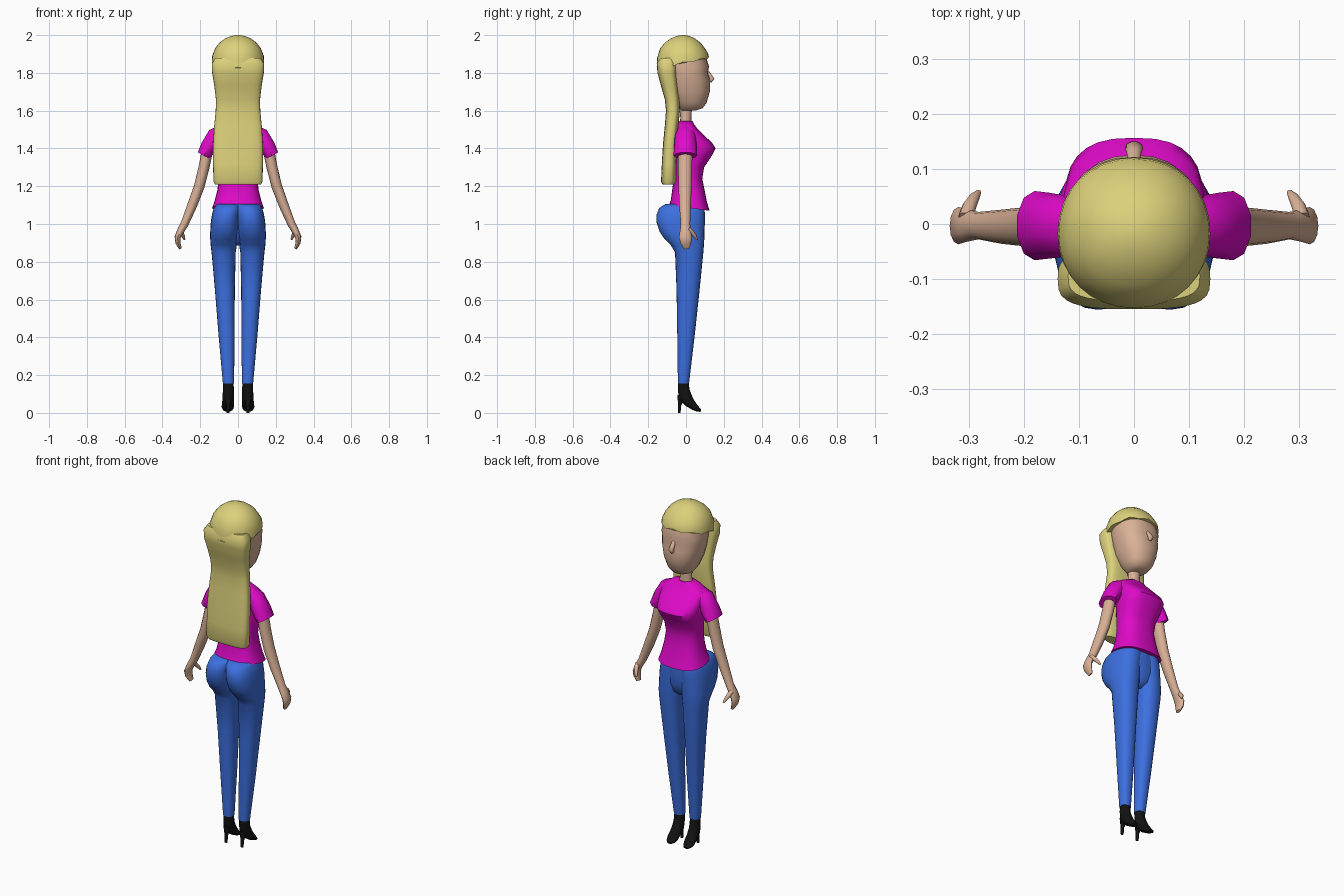
import bpy, bmesh, math
from mathutils import Vector


def material(name, rgb):
    m = bpy.data.materials.new(name)
    m.diffuse_color = (*rgb, 1)
    return m


SKIN = material("skin", (0.70, 0.44, 0.31))
HAIR = material("blonde", (0.72, 0.64, 0.20))
SHIRT = material("magenta", (0.74, 0.003, 0.58))
DENIM = material("denim_blue", (0.045, 0.16, 0.74))
BLACK = material("black", (0.006, 0.006, 0.006))


def skin_rings(name, rings, mat, angle):
    """Bridge a list of point rings into a closed, smooth-shaded body."""
    bm = bmesh.new()
    loops = [[bm.verts.new(p) for p in ring] for ring in rings]
    n = len(loops[0])
    for a, b in zip(loops, loops[1:]):
        for i in range(n):
            j = (i + 1) % n
            bm.faces.new((a[i], a[j], b[j], b[i]))
    bm.faces.new(loops[0])
    bm.faces.new(loops[-1])
    bmesh.ops.recalc_face_normals(bm, faces=bm.faces[:])
    me = bpy.data.meshes.new(name)
    bm.to_mesh(me)
    bm.free()
    me.materials.append(mat)
    ob = bpy.data.objects.new(name, me)
    bpy.context.collection.objects.link(ob)
    bpy.ops.object.select_all(action='DESELECT')
    ob.select_set(True)
    bpy.context.view_layer.objects.active = ob
    bpy.ops.object.shade_smooth_by_angle(angle=math.radians(angle))
    return ob


def loft(name, sections, mat, power=2.0, n=24, angle=50, wave=0.0):
    """Sections: (z, x_min, x_max, y_min, y_max[, tilt]); wave jags the first rim."""
    rings = []
    for k, (z, x0, x1, y0, y1, *tilt) in enumerate(sections):
        ring = []
        for i in range(n):
            a = math.tau * i / n
            c, s = math.cos(a), math.sin(a)
            u = math.copysign(abs(c) ** (2 / power), c)
            v = math.copysign(abs(s) ** (2 / power), s)
            dy = v * (y1 - y0) / 2
            dz = dy * tilt[0] if tilt else 0
            if k == 0:
                dz += wave * math.cos(8 * a)
            ring.append(((x0 + x1) / 2 + u * (x1 - x0) / 2, (y0 + y1) / 2 + dy, z + dz))
        rings.append(ring)
    return skin_rings(name, rings, mat, angle)


def sym(rows):
    return [(z, -r, r, *rest) for z, r, *rest in rows]


def tube(name, pts, ref, mat, n=12, angle=50):
    """Points: (x, y, z, radius along ref, radius across)."""
    ref = Vector(ref)
    ps = [Vector(p[:3]) for p in pts]
    rings = []
    for i, p in enumerate(ps):
        t = ps[min(i + 1, len(ps) - 1)] - ps[max(i - 1, 0)]
        across = t.cross(ref).normalized()
        along = across.cross(t).normalized()
        rings.append([p + along * pts[i][3] * math.cos(math.tau * k / n)
                      + across * pts[i][4] * math.sin(math.tau * k / n) for k in range(n)])
    return skin_rings(name, rings, mat, angle)


X, Y = (1, 0, 0), (0, 1, 0)

# Head, neck and nose
loft("head", sym([
    (1.60, .035, -.03, .05), (1.613, .058, -.035, .088), (1.64, .078, -.06, .108),
    (1.70, .101, -.09, .126), (1.76, .116, -.10, .126), (1.80, .122, -.10, .116),
    (1.835, .125, -.11, .122), (1.90, .115, -.11, .10)]), SKIN, 2.3)
loft("neck", sym([(1.50, .048, -.035, .035), (1.56, .034, -.03, .028),
                  (1.66, .036, -.035, .035)]), SKIN, n=16)
tube("nose", [(0, .108, 1.815, .010, .008), (0, .128, 1.785, .013, .010),
              (0, .138, 1.768, .017, .013), (0, .128, 1.752, .010, .008)], X, SKIN, 10, 70)

# Hair: cap with fringe, and long back hair
loft("hair_cap", sym([
    (1.852, .139, -.155, .121, .2), (1.89, .137, -.153, .118, .08), (1.93, .121, -.137, .10),
    (1.96, .098, -.112, .077), (1.983, .068, -.08, .047), (1.995, .036, -.05, .018),
    (2.0, .012, -.027, -.005)]), HAIR, 2.1, 32, wave=.006)
loft("back_hair", sym([
    (1.21, .122, -.125, -.06), (1.225, .130, -.132, -.052), (1.32, .132, -.128, -.05),
    (1.42, .132, -.122, -.048), (1.52, .126, -.112, -.04), (1.60, .118, -.106, -.032),
    (1.66, .117, -.112, -.034), (1.73, .125, -.132, -.04), (1.80, .137, -.151, -.045),
    (1.85, .139, -.155, -.045), (1.88, .12, -.14, -.05)]), HAIR, 3.2, 32)

# Shirt body with flared, slanted hem
loft("shirt", sym([
    (1.085, .137, -.09, .125, -.14), (1.12, .124, -.08, .112, -.08), (1.18, .109, -.073, .098),
    (1.24, .103, -.065, .086), (1.30, .108, -.063, .096), (1.36, .119, -.063, .136),
    (1.40, .125, -.063, .157), (1.43, .127, -.062, .138), (1.47, .132, -.058, .095),
    (1.505, .128, -.053, .06), (1.53, .088, -.045, .042), (1.545, .05, -.035, .034)]),
    SHIRT, 2.6, 28)

# Hip core joining both legs
loft("hips", sym([(.885, .03, -.03, .05), (.91, .07, -.06, .08), (.96, .11, -.09, .092),
                  (1.03, .125, -.105, .098), (1.10, .12, -.09, .095)]), DENIM, 2.4)

for s, side in ((1, "right"), (-1, "left")):
    def flip(pts):
        return [(s * p[0], *p[1:]) for p in pts]

    # Trouser leg with buttock
    loft("leg_" + side, [(z, s * a, s * b, y0, y1) for z, a, b, y0, y1 in [
        (.155, .021, .080, -.043, .016), (.40, .018, .102, -.046, .045),
        (.65, .017, .122, -.050, .072), (.85, .012, .140, -.058, .092),
        (.89, .006, .145, -.082, .095), (.92, .001, .147, -.113, .097),
        (.96, -.006, .147, -.140, .098), (1.01, -.010, .144, -.156, .100),
        (1.05, -.014, .138, -.156, .100), (1.085, -.02, .128, -.142, .098),
        (1.105, -.02, .115, -.11, .09)]], DENIM, 2.3)

    # Sleeve and arm with hand and thumb
    tube("sleeve_" + side, flip([
        (.075, -.005, 1.495, .045, .035), (.12, -.004, 1.468, .055, .046),
        (.155, -.003, 1.41, .060, .045), (.181, -.003, 1.362, .063, .038)]), Y, SHIRT, 10)
    tube("arm_" + side, flip([
        (.16, -.003, 1.40, .038, .030), (.18, -.005, 1.30, .037, .029),
        (.205, -.005, 1.20, .035, .028), (.242, -.005, 1.10, .031, .026),
        (.283, -.003, 1.00, .025, .021), (.303, -.003, .965, .029, .019),
        (.320, -.003, .93, .034, .016), (.318, -.001, .90, .029, .013),
        (.305, .004, .870, .016, .008)]), Y, SKIN)
    tube("thumb_" + side, flip([
        (.306, .012, .975, .014, .012), (.300, .032, .955, .013, .012),
        (.291, .047, .936, .010, .010), (.283, .058, .917, .005, .005)]), X, SKIN, 8, 70)

    # High-heeled shoe
    tube("shoe_" + side, flip([
        (.051, -.014, .160, .028, .028), (.051, -.012, .120, .029, .031),
        (.052, -.004, .085, .030, .035), (.053, .020, .054, .031, .027),
        (.054, .045, .031, .033, .019), (.054, .064, .018, .027, .013),
        (.054, .078, .011, .014, .006)]), X, BLACK)
    tube("heel_" + side, flip([
        (.052, -.036, 0, .008, .007), (.052, -.034, .04, .010, .009),
        (.052, -.024, .09, .022, .021)]), X, BLACK, 8)
